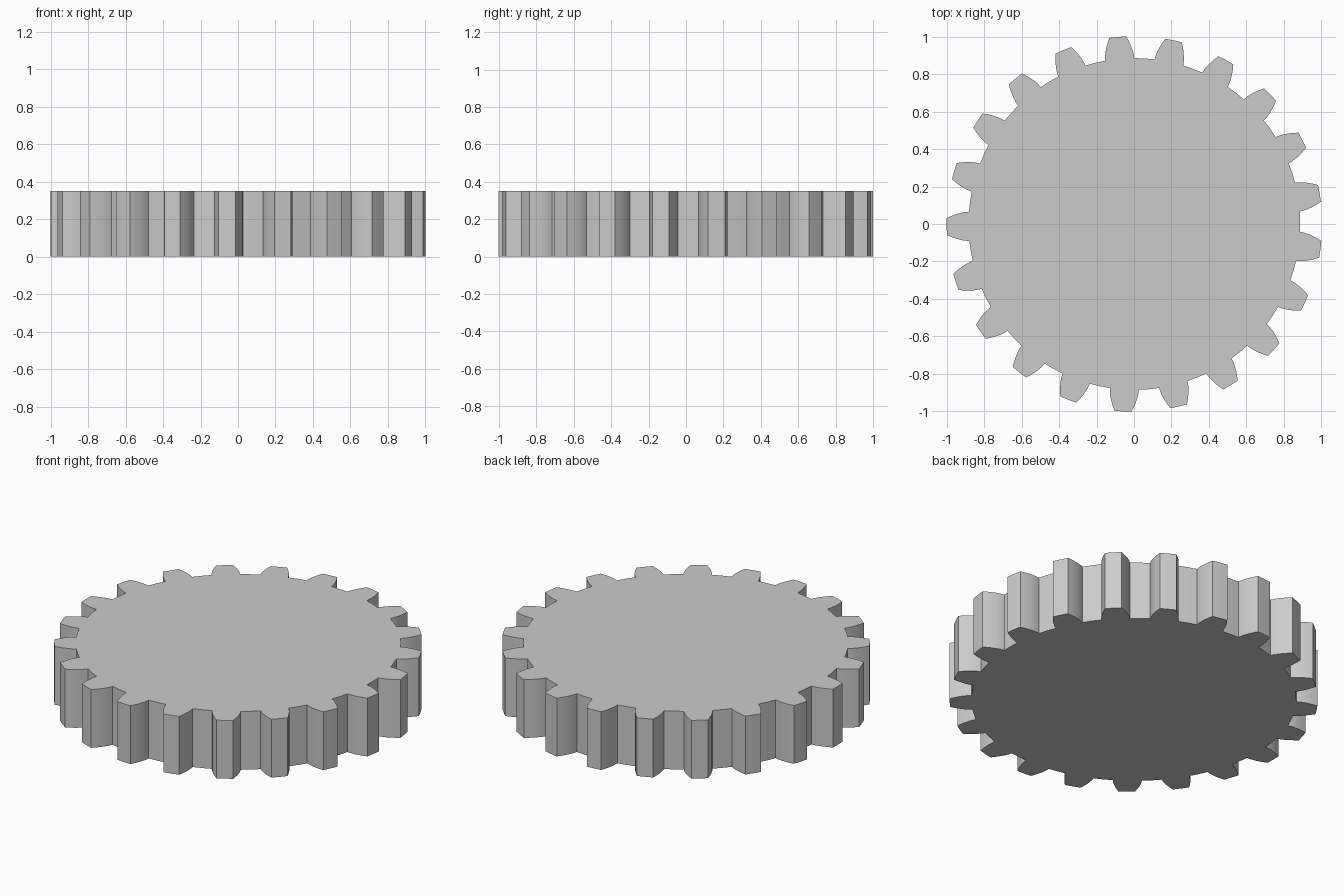
import bpy, bmesh
from math import cos, sin, tan, acos, radians, pi

if "Cube" in bpy.data.objects:
    bpy.data.objects.remove(bpy.data.objects["Cube"])

TEETH = 21
R_TIP, R_ROOT, HEIGHT = 1.002, 0.885, 0.35
PHASE = radians(180.8)
ROOT_HALF = radians(5.05)      # half tooth angle at the root
PITCH = 2 * pi / TEETH


def half_angle(r):
    """Half tooth angle at radius r for an involute flank."""
    a = acos(R_ROOT / r)
    return ROOT_HALF - (tan(a) - a)


# Outline: rising flank, tip, falling flank for each tooth
radii = [R_ROOT + (R_TIP - R_ROOT) * i / 5 for i in range(6)]
tooth = [(r, -half_angle(r)) for r in radii]
tooth += [(R_TIP, 0.0)]
tooth += [(r, half_angle(r)) for r in reversed(radii)]
tooth += [(R_ROOT, PITCH / 2)]   # middle of the gap

bm = bmesh.new()
outline = []
for t in range(TEETH):
    for r, a in tooth:
        ang = PHASE + t * PITCH + a
        outline.append(bm.verts.new((r * cos(ang) + 0.002, r * sin(ang), 0)))
base = bm.faces.new(outline)

# Extrude the outline into a solid disc
ext = bmesh.ops.extrude_face_region(bm, geom=[base], use_keep_orig=True)
top = [v for v in ext["geom"] if isinstance(v, bmesh.types.BMVert)]
bmesh.ops.translate(bm, verts=top, vec=(0, 0, HEIGHT))
bmesh.ops.recalc_face_normals(bm, faces=bm.faces)

mesh = bpy.data.meshes.new("spur_gear")
bm.to_mesh(mesh)
bm.free()
gear = bpy.data.objects.new("spur_gear", mesh)
bpy.context.collection.objects.link(gear)

# Smooth flanks, sharp tooth edges
bpy.context.view_layer.objects.active = gear
gear.select_set(True)
bpy.ops.object.shade_smooth_by_angle(angle=radians(20))
